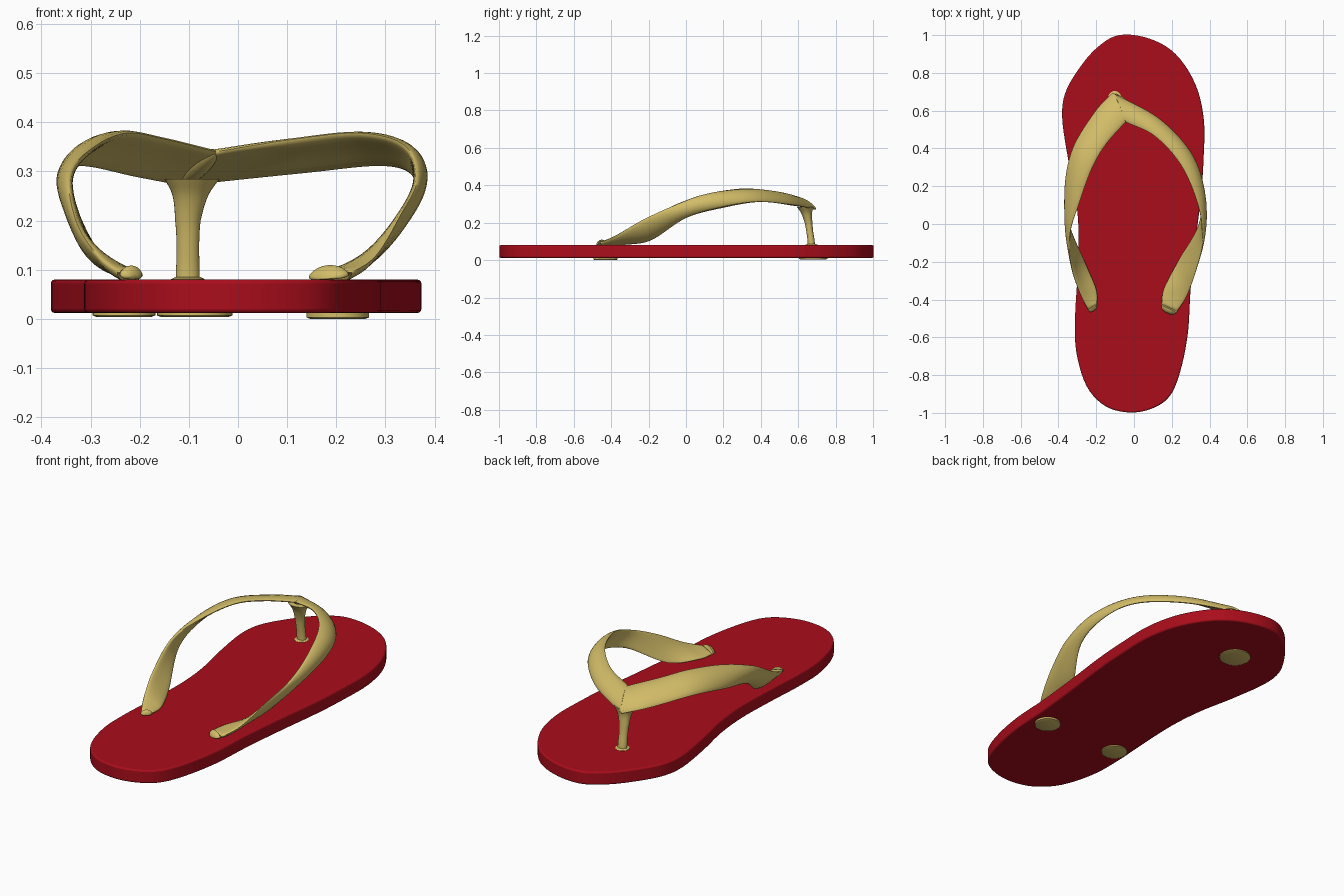
import bpy, bmesh, math
from mathutils import Vector as V

if "Cube" in bpy.data.objects:
    bpy.data.objects.remove(bpy.data.objects["Cube"])


def material(name, rgb):
    m = bpy.data.materials.new(name)
    m.diffuse_color = (*rgb, 1)
    m.use_nodes = True
    m.node_tree.nodes["Principled BSDF"].inputs["Base Color"].default_value = m.diffuse_color
    return m


RED = material("red_rubber", (0.40, 0.004, 0.011))
GOLD = material("gold_rubber", (0.65, 0.51, 0.14))


def spline(points, steps, closed=False):
    """Catmull-Rom interpolation through the points."""
    p = [V(q) for q in points]
    n = len(p)
    if not closed:
        p = [2 * p[0] - p[1]] + p + [2 * p[-1] - p[-2]]
    out = []
    for i in range(n if closed else n - 1):
        a, b, c, d = ([p[(i + k - 1) % n] for k in range(4)] if closed else p[i:i + 4])
        for s in range(steps):
            t = s / steps
            out.append(0.5 * (2 * b + (c - a) * t + (2 * a - 5 * b + 4 * c - d) * t * t
                              + (3 * b - a - 3 * c + d) * t ** 3))
    return out if closed else out + [p[-2]]


def loft(name, rings, mat, angle=40):
    """Skin closed rings into a capped solid."""
    bm = bmesh.new()
    vs = [[bm.verts.new(c) for c in r] for r in rings]
    n = len(rings[0])
    for a, b in zip(vs, vs[1:]):
        for i in range(n):
            j = (i + 1) % n
            bm.faces.new((a[i], a[j], b[j], b[i]))
    bm.faces.new(vs[0])
    bm.faces.new(vs[-1])
    bmesh.ops.recalc_face_normals(bm, faces=bm.faces)
    me = bpy.data.meshes.new(name)
    bm.to_mesh(me)
    bm.free()
    me.polygons.foreach_set("use_smooth", [True] * len(me.polygons))
    me.set_sharp_from_angle(angle=math.radians(angle))
    me.materials.append(mat)
    ob = bpy.data.objects.new(name, me)
    bpy.context.collection.objects.link(ob)
    return ob


def ellipse(cx, cy, z, rx, ry, n=32):
    return [V((cx + rx * math.cos(math.tau * i / n), cy + ry * math.sin(math.tau * i / n), z))
            for i in range(n)]


# Sole: asymmetric foot outline with softened rims
outline = [(-.08, 1), (-.20, .93), (-.30, .81), (-.365, .69), (-.38, .56), (-.35, .35), (-.31, .15),
           (-.293, -.05), (-.30, -.28), (-.312, -.5), (-.305, -.68), (-.25, -.86), (-.15, -.965),
           (-.02, -.998), (.10, -.975), (.19, -.91), (.245, -.78), (.285, -.58), (.30, -.34),
           (.325, -.1), (.355, .15), (.368, .34), (.37, .55), (.325, .74), (.22, .90), (.08, .982)]
edge = spline([(x, y, 0) for x, y in outline], 5, closed=True)
sole = loft("sole", [[V((p.x, p.y, z)) for p in edge] for z in (.012, .08)], RED)
bevel = sole.modifiers.new("soft_rim", 'BEVEL')
bevel.width, bevel.segments, bevel.limit_method = .008, 3, 'ANGLE'
bevel.angle_limit = math.radians(50)

# Strap edges: upper and lower rail of the twisting band, anchor to toe apex
apex = ((-.045, .54, .340), (-.115, .695, .272))
right = [((.225, -.468, .09), (.145, -.43, .086)), ((.28, -.38, .128), (.16, -.34, .088)),
         ((.33, -.24, .21), (.237, -.19, .105)), ((.365, -.08, .285), (.345, 0, .225)),
         ((.34, .1, .352), (.362, .2, .285)), ((.25, .31, .378), (.30, .38, .312)),
         ((.11, .465, .365), (.13, .56, .297)), apex]
left = [((-.24, -.46, .09), (-.195, -.43, .09)), ((-.285, -.37, .128), (-.2, -.345, .088)),
        ((-.33, -.23, .20), (-.265, -.19, .105)), ((-.342, -.06, .295), (-.345, 0, .225)),
        ((-.29, .11, .352), (-.365, .2, .28)), ((-.225, .29, .378), (-.325, .40, .312)),
        ((-.15, .42, .366), (-.21, .59, .29)), apex]


def strap_rings(rails):
    up, low = (spline([r[k] for r in rails], 8) for k in (0, 1))
    mid = [(a + b) / 2 for a, b in zip(up, low)]
    tip_dir = (mid[0] - mid[1]).normalized()
    rings = []

    def ring(c, half, nrm, thick):
        bulge = nrm * .012 * min(1, half.length / .07)
        pts = []
        for i in range(20):
            a = math.tau * i / 20
            ca, sa = math.cos(a), math.sin(a)
            pts.append(c + half * ca + nrm * thick * sa + bulge * (1 - ca * ca))
        return pts

    for i, c in enumerate(mid):
        tan = mid[min(i + 1, len(mid) - 1)] - mid[max(i - 1, 0)]
        half = (up[i] - low[i]) / 2
        nrm = tan.cross(half).normalized()
        if nrm.dot(c - V((0, .1, .15))) < 0:
            nrm = -nrm
        if i == 0:
            nrm = V((0, 0, 1))
            for k in (.05, .4, .75, .93):      # rounded tip
                r = math.sqrt(1 - (1 - k) ** 2)
                rings.append(ring(c + tip_dir * half.length * .6 * (1 - k), half * r, nrm, .014 * r))
        rings.append(ring(c, half, nrm, .014))
    return rings


# Both halves join at the toe apex as one band
a, b = strap_rings(right), strap_rings(left)
join = [(p + q) / 2 for p, q in zip(a[-1], [b[-1][(-i) % 20] for i in range(20)])]
for side, rings in (("right_strap", a), ("left_strap", b)):
    loft(side, rings, GOLD, 60)

# Small rounded knuckle closing the apex joint
u, l = V(apex[0]), V(apex[1])
half, c = (u - l) / 2 * .97, (u + l) / 2
across = V((1, .4, 0)).normalized()
nrm = half.cross(across).normalized()
nrm = nrm if nrm.z > 0 else -nrm
knuckle = []
for k in range(-7, 8):
    t = math.radians(k * 12.5)
    knuckle.append([c + half * math.sin(t) + (across * .022 * math.cos(math.tau * i / 16)
                    + nrm * (.02 * math.sin(math.tau * i / 16) + .004)) * math.cos(t)
                    for i in range(16)])
loft("strap_apex", knuckle, GOLD, 60)

# Toe post flaring into the strap
post = spline([(.02, .67, .024), (.09, .67, .024), (.15, .662, .023), (.20, .655, .026),
               (.25, .645, .036), (.285, .637, .056)], 4)
loft("toe_post", [ellipse(-.102 + max(0, z - .2) * .1, y, z, r, r * .8, 24) for z, y, r in post], GOLD)

# Collar at the toe hole
loft("toe_collar", [ellipse(-.102, .67, z, r, r) for z, r in ((.07, .034), (.081, .034), (.085, .026))], GOLD)

# Plugs under the sole
for name, x, y, r, z in (("toe_plug", -.088, .68, .077, .004), ("left_plug", -.232, -.43, .064, .004),
                         ("right_plug", .203, -.43, .064, 0)):
    loft(name, [ellipse(x, y, h, q, q) for h, q in ((z, r - .008), (z + .003, r), (.02, r))], GOLD, 60)
